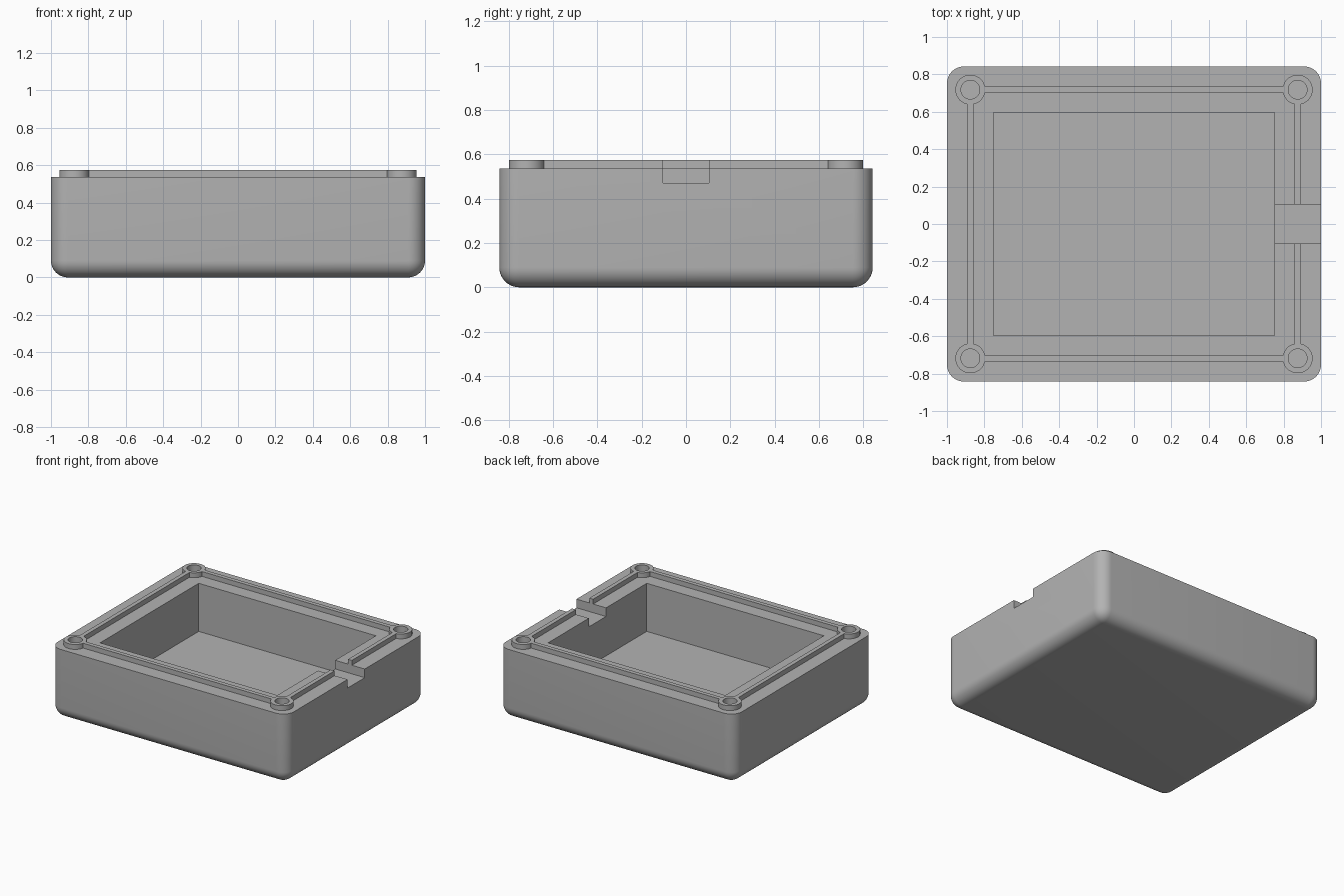
import bpy, bmesh, math

if "Cube" in bpy.data.objects:
    bpy.data.objects.remove(bpy.data.objects["Cube"])

RIM, TOP = 0.536, 0.573      # rim height, raised lip height
BX, BY = 0.875, 0.718        # boss centres
HOLE_R, HOLE_FLOOR = 0.05, 0.40

gray = bpy.data.materials.new("plain gray")
gray.diffuse_color = (0.45, 0.45, 0.45, 1)
gray.use_nodes = True
gray.node_tree.nodes["Principled BSDF"].inputs["Base Color"].default_value = gray.diffuse_color


def finish(name, bm):
    bmesh.ops.recalc_face_normals(bm, faces=bm.faces)
    me = bpy.data.meshes.new(name)
    bm.to_mesh(me)
    bm.free()
    me.materials.append(gray)
    ob = bpy.data.objects.new(name, me)
    bpy.context.collection.objects.link(ob)
    return ob


def box_bm(x0, x1, y0, y1, z0, z1):
    bm = bmesh.new()
    bmesh.ops.create_cube(bm, size=1)
    for v in bm.verts:
        v.co = (x1 if v.co.x > 0 else x0, y1 if v.co.y > 0 else y0, z1 if v.co.z > 0 else z0)
    return bm


def box(name, *dims):
    return finish(name, box_bm(*dims))


def smooth(ob):
    bpy.ops.object.select_all(action='DESELECT')
    ob.select_set(True)
    bpy.context.view_layer.objects.active = ob
    bpy.ops.object.shade_smooth_by_angle(angle=math.radians(30))


def cut(ob, cutter):
    bpy.context.view_layer.objects.active = ob
    m = ob.modifiers.new("cut", 'BOOLEAN')
    m.operation, m.solver, m.object = 'DIFFERENCE', 'EXACT', cutter
    bpy.ops.object.modifier_apply(modifier=m.name)
    bpy.data.objects.remove(cutter)


# Case body: rounded upright and bottom edges, flat rim
bm = box_bm(-1, 1, -0.842, 0.842, 0, RIM)
edges = [e for e in bm.edges if min(v.co.z for v in e.verts) < 0.01]
bmesh.ops.bevel(bm, geom=edges, offset=0.09, segments=10, profile=0.5, affect='EDGES')
body = finish("case_body", bm)

# Cavity and cable notch
cut(body, box("cavity_cutter", -0.75, 0.75, -0.596, 0.596, 0.168, 1))
cut(body, box("notch_cutter", 0.7, 1.1, -0.104, 0.104, 0.47, 1))

# Screw holes in the body
for sx in (-1, 1):
    for sy in (-1, 1):
        bm = bmesh.new()
        bmesh.ops.create_cone(bm, cap_ends=True, segments=40, radius1=HOLE_R, radius2=HOLE_R, depth=1)
        bmesh.ops.translate(bm, verts=bm.verts, vec=(sx * BX, sy * BY, HOLE_FLOOR + 0.5))
        cut(body, finish("hole_cutter", bm))
smooth(body)

# Ring bosses around the screw holes
for sx, nx in ((-1, "left"), (1, "right")):
    for sy, ny in ((-1, "front"), (1, "back")):
        bm = bmesh.new()
        n = 40
        rings = [[bm.verts.new((sx * BX + r * math.cos(2 * math.pi * i / n),
                                sy * BY + r * math.sin(2 * math.pi * i / n), z)) for i in range(n)]
                 for r, z in ((0.08, RIM), (0.08, TOP), (HOLE_R, TOP), (HOLE_R, RIM))]
        for a, b in zip(rings, rings[1:] + rings[:1]):
            for i in range(n):
                bm.faces.new((a[i], a[(i + 1) % n], b[(i + 1) % n], b[i]))
        smooth(finish(f"boss_{ny}_{nx}", bm))

# Sealing ridges between the bosses, interrupted at the notch
W, GX, GY = 0.016, BX - 0.077, BY - 0.077
Z = (RIM - 0.004, TOP)
for s, n in ((-1, "front"), (1, "back")):
    box(f"ridge_{n}", -GX, GX, s * BY - W, s * BY + W, *Z)
    a, b = sorted((s * 0.104, s * GY))
    box(f"ridge_right_{n}", BX - W, BX + W, a, b, *Z)
box("ridge_left", -BX - W, -BX + W, -GY, GY, *Z)
